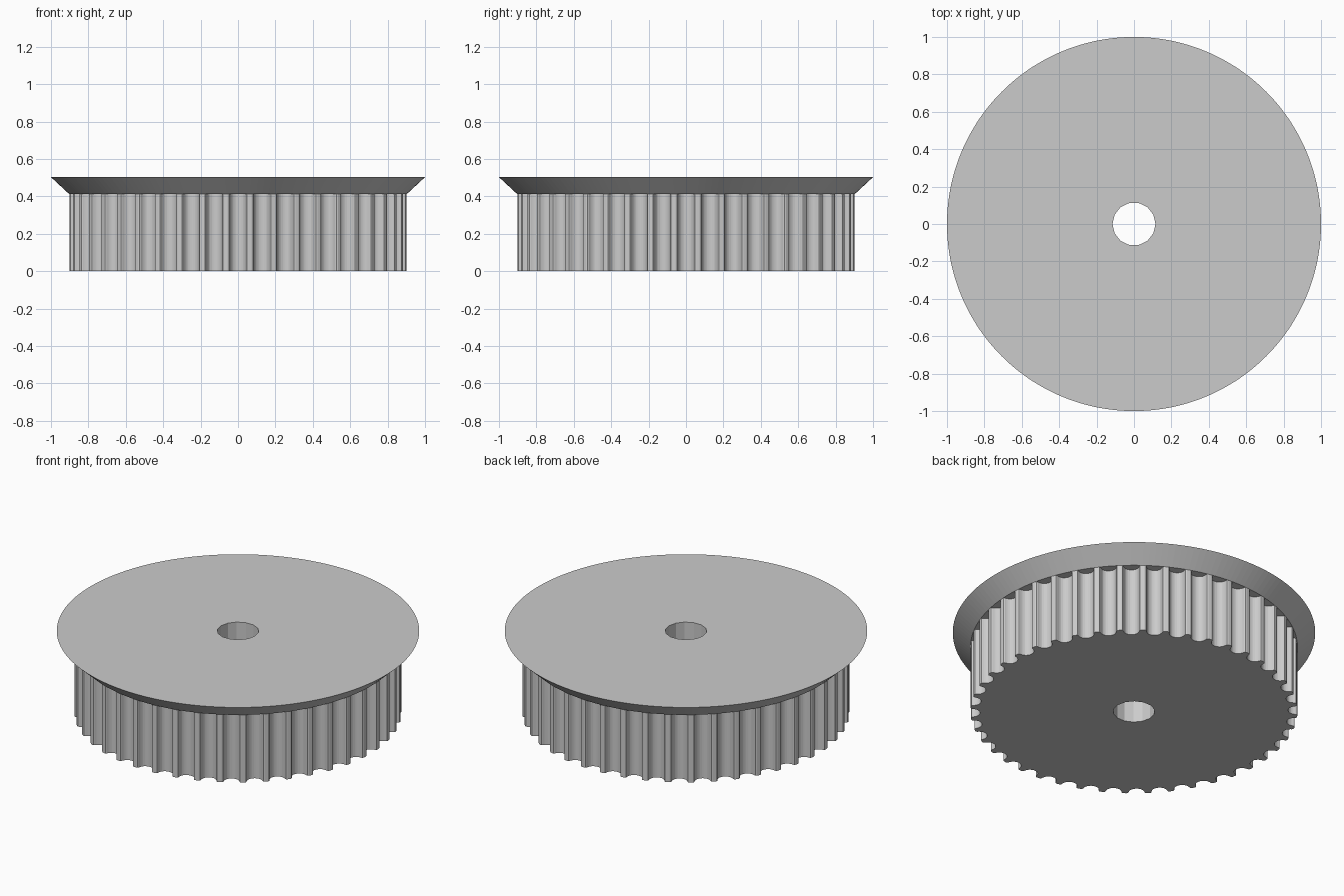
import bpy
import bmesh
from math import sin, cos, pi, hypot

cube = bpy.data.objects.get("Cube")
if cube:
    bpy.data.objects.remove(cube, do_unlink=True)

TEETH = 44
BODY_R, FLANGE_R, BORE_R = 0.902, 1.0, 0.115
BODY_TOP, FLANGE_TOP = 0.412, 0.503

grey = bpy.data.materials.new("plain grey")
grey.use_nodes = True
colour = (0.6, 0.6, 0.6, 1)
grey.diffuse_color = colour
grey.node_tree.nodes["Principled BSDF"].inputs["Base Color"].default_value = colour


def circle(radius, sides):
    return [(radius * cos(2 * pi * i / sides), radius * sin(2 * pi * i / sides))
            for i in range(sides)]


def toothed_outline():
    # Half of one rounded belt groove: (half width, depth), rim to root
    half = [(.0555, 0), (.048, .0024), (.0445, .0086), (.043, .0156), (.0407, .0225),
            (.0375, .029), (.0336, .0354), (.0267, .0418), (.0185, .0464), (.0095, .0492)]
    groove = [(-w, d) for w, d in half] + [(0, .0501)] + [(w, d) for w, d in reversed(half)]
    rim = (BODY_R ** 2 - half[0][0] ** 2) ** 0.5
    points = []
    for i in range(TEETH):
        a = 2 * pi * i / TEETH
        for w, d in groove:
            r = rim - d
            points.append((r * cos(a) - w * sin(a), r * sin(a) + w * cos(a)))
    return points


def ring(bm, points, z):
    verts = [bm.verts.new((x, y, z)) for x, y in points]
    edges = [bm.edges.new((v, verts[i - 1])) for i, v in enumerate(verts)]
    return verts, edges


def bored_solid(name, low, high, z0, z1, cap_top):
    """Walls between two outlines and around the bore, with pierced end caps."""
    bm = bmesh.new()
    bore = circle(BORE_R, 14)
    outer0, outer1 = ring(bm, low, z0), ring(bm, high, z1)
    inner0, inner1 = ring(bm, bore, z0), ring(bm, bore, z1)
    caps = [(outer0, inner0, -1)] + ([(outer1, inner1, 1)] if cap_top else [])
    for outer, inner, side in caps:
        made = bmesh.ops.triangle_fill(bm, edges=outer[1] + inner[1], use_beauty=True)
        for f in made["geom"]:
            if isinstance(f, bmesh.types.BMFace):
                f.normal_update()
                if f.normal.z * side < 0:
                    f.normal_flip()
    for (a, _), (b, _), outward in ((outer0, outer1, True), (inner0, inner1, False)):
        for i in range(len(a)):
            quad = [a[i - 1], a[i], b[i], b[i - 1]]
            bm.faces.new(quad if outward else quad[::-1])
    mesh = bpy.data.meshes.new(name)
    bm.to_mesh(mesh)
    bm.free()
    mesh.materials.append(grey)
    obj = bpy.data.objects.new(name, mesh)
    bpy.context.collection.objects.link(obj)
    return obj


# Grooved belt wheel, left open where the flange sits on it
outline = toothed_outline()
bored_solid("toothed_body", outline, outline, 0, BODY_TOP, False)

# Flared flange on top
bored_solid("flange", circle(BODY_R, 176), circle(FLANGE_R, 176), BODY_TOP, FLANGE_TOP, True)
